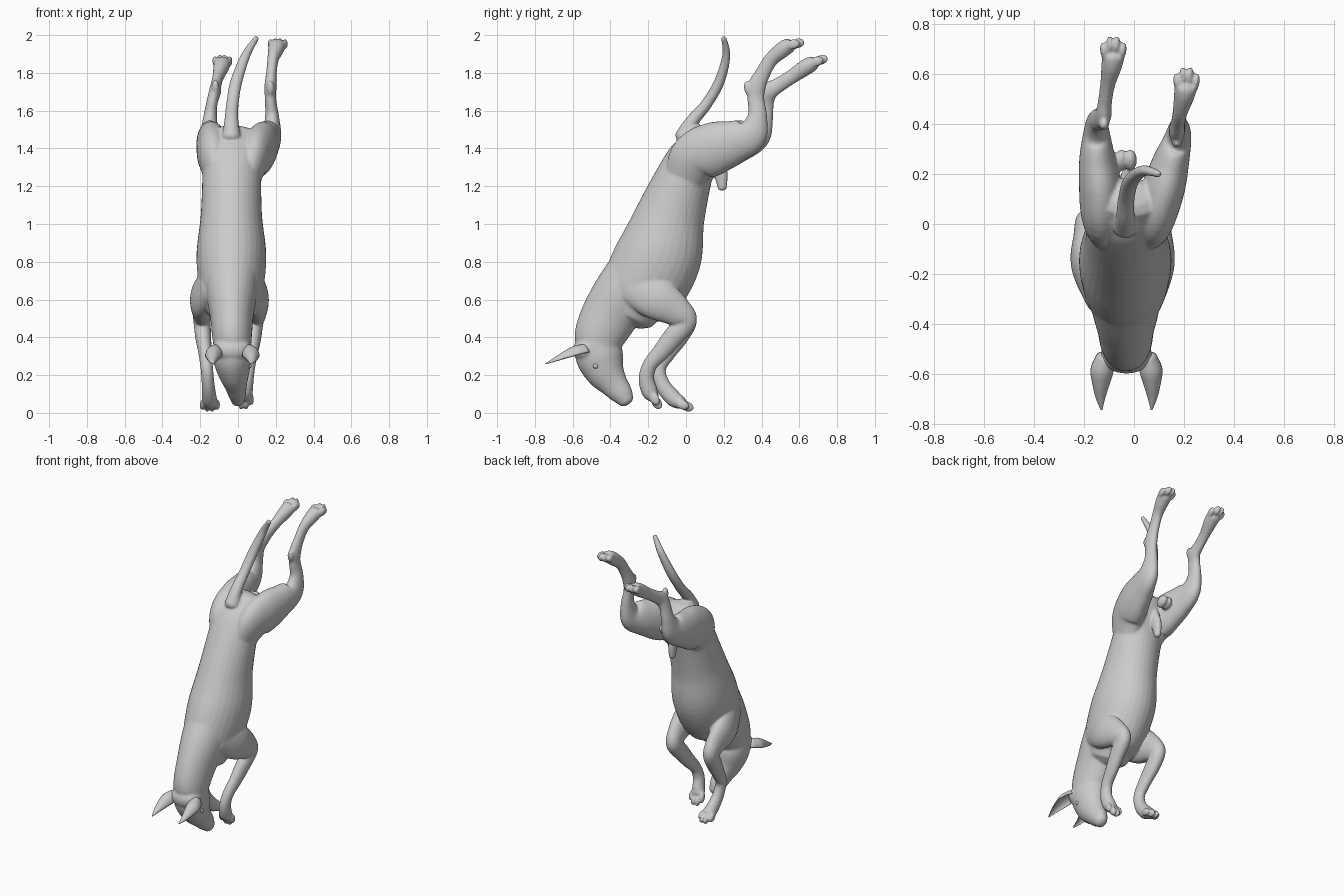
import bpy, bmesh, math
from mathutils import Vector, Matrix

RING = 32


def spline(pts, steps=7):
    """Catmull-Rom through rows of (x, y, z, half width, half depth)."""
    out = []
    for i in range(len(pts) - 1):
        p0, p1, p2 = pts[max(i - 1, 0)], pts[i], pts[i + 1]
        p3 = pts[min(i + 2, len(pts) - 1)]
        for s in range(steps):
            t = s / steps
            out.append([0.5 * (2 * b + (c - a) * t + (2 * a - 5 * b + 4 * c - d) * t * t
                               + (3 * b - a - 3 * c + d) * t ** 3)
                        for a, b, c, d in zip(p0, p1, p2, p3)])
    out.append(list(pts[-1]))
    return out


def loft(bm, pts, cup=None):
    """Rounded tube of elliptical rings; cup folds the lower half in to a crescent."""
    rows = spline(pts)
    pos = [Vector(r[:3]) for r in rows]
    rings = []

    def ring(c, t, w, d):
        side = (Vector((1, 0, 0)) - t * t.x).normalized()
        deep = t.cross(side)
        vs = []
        for k in range(RING):
            a = 2 * math.pi * k / RING
            s = math.sin(a)
            if cup is not None and s < 0:
                s = -s * cup
            vs.append(bm.verts.new(c + side * w * math.cos(a) + deep * d * s))
        rings.append(vs)

    n = len(rows)
    for i, r in enumerate(rows):
        t = (pos[min(i + 1, n - 1)] - pos[max(i - 1, 0)]).normalized()
        h = min(r[3], r[4]) * 0.7
        if i == 0:
            for a in (80, 55, 28):
                f = math.radians(a)
                ring(pos[0] - t * h * math.sin(f), t, r[3] * math.cos(f), r[4] * math.cos(f))
        ring(pos[i], t, r[3], r[4])
        if i == n - 1:
            for a in (28, 55, 80):
                f = math.radians(a)
                ring(pos[i] + t * h * math.sin(f), t, r[3] * math.cos(f), r[4] * math.cos(f))
    for a, b in zip(rings, rings[1:]):
        for k in range(RING):
            j = (k + 1) % RING
            bm.faces.new((a[k], a[j], b[j], b[k]))
    bm.faces.new(rings[0][::-1])
    bm.faces.new(rings[-1])


def ball(bm, c, size, direction=(0, 0, 1)):
    """Ellipsoid whose local z follows direction."""
    rot = Vector(direction).to_track_quat('Z', 'Y').to_matrix().to_4x4()
    m = Matrix.Translation(c) @ rot @ Matrix.Diagonal((*size, 1))
    bmesh.ops.create_uvsphere(bm, u_segments=20, v_segments=12, radius=1, matrix=m)


def toes(bm, c, direction):
    """Four toes fanned across x at the end of a paw."""
    d = Vector(direction).normalized()
    for x, f in ((-0.038, -0.004), (-0.0135, 0.022), (0.0135, 0.022), (0.038, -0.004)):
        p = Vector(c) + Vector((x, 0, 0)) + d * f
        ball(bm, p, (0.0145, 0.027, 0.038), d + Vector((x * 4, 0, 0)))


def finish(bm, name):
    bmesh.ops.recalc_face_normals(bm, faces=bm.faces)
    for f in bm.faces:
        f.smooth = True
    me = bpy.data.meshes.new(name)
    bm.to_mesh(me)
    bm.free()
    ob = bpy.data.objects.new(name, me)
    bpy.context.collection.objects.link(ob)
    return ob


body = bmesh.new()

# torso, rump to chest
loft(body, [(-.02, .095, 1.45, .15, .095), (-.025, .055, 1.37, .17, .128),
            (-.032, .00, 1.27, .157, .145), (-.035, -.08, 1.05, .162, .183),
            (-.035, -.145, .83, .185, .228), (-.035, -.24, .64, .165, .215),
            (-.035, -.285, .55, .13, .15)])

# neck
loft(body, [(-.035, -.22, .83, .15, .14), (-.034, -.33, .635, .135, .158),
            (-.033, -.405, .515, .115, .15), (-.032, -.45, .425, .107, .138),
            (-.03, -.468, .36, .10, .125)])

# head and muzzle
loft(body, [(-.03, -.475, .375, .10, .12), (-.03, -.455, .29, .102, .125),
            (-.022, -.425, .215, .084, .104), (-.012, -.38, .15, .06, .076),
            (-.004, -.34, .10, .047, .06), (0, -.318, .066, .037, .044)])
ball(body, (-.03, -.525, .335), (.104, .075, .07), (0, .47, -.88))

# tail
loft(body, [(-.035, -.01, 1.46, .05, .05), (-.035, .03, 1.54, .038, .036),
            (-.03, .105, 1.63, .033, .03), (-.01, .175, 1.75, .032, .028),
            (.04, .213, 1.89, .025, .022), (.098, .2, 1.985, .015, .014)])

# hind legs: shared thigh radii, separate poses
thigh = [(.065, .10), (.083, .135), (.085, .14), (.072, .115), (.052, .088)]
shank = [(.037, .052), (.03, .045), (.032, .048), (.028, .04), (.03, .038), (.041, .043), (.045, .04)]
left_hind = [(-.105, -.02, 1.22), (-.128, .045, 1.345), (-.135, .15, 1.40), (-.147, .265, 1.435), (-.15, .365, 1.475),
             (-.148, .41, 1.56), (-.138, .42, 1.64), (-.122, .438, 1.70),
             (-.116, .49, 1.735), (-.105, .56, 1.78), (-.09, .63, 1.827), (-.083, .67, 1.85)]
right_hind = [(.045, -.02, 1.22), (.085, .045, 1.345), (.12, .15, 1.40), (.15, .255, 1.435), (.178, .345, 1.475),
              (.18, .378, 1.57), (.172, .37, 1.66), (.172, .375, 1.73),
              (.177, .408, 1.80), (.185, .45, 1.87), (.20, .51, 1.922), (.207, .545, 1.945)]
for path in (left_hind, right_hind):
    loft(body, [p + r for p, r in zip(path, thigh + shank)])
toes(body, (-.083, .695, 1.862), (0, .9, .3))
toes(body, (.21, .57, 1.952), (0, .9, .2))
# heel points of the hocks
ball(body, (-.12, .405, 1.715), (.022, .028, .05), (0, -.3, 1))
ball(body, (.172, .337, 1.71), (.022, .028, .05), (0, -.4, 1))

# front legs: shoulder, upper arm, forearm, wrist, paw
arm = [(.05, .11), (.062, .115), (.052, .085), (.046, .058), (.042, .055),
       (.036, .047), (.033, .039), (.034, .041), (.039, .044), (.043, .036)]
left_front = [(-.145, -.29, .69), (-.19, -.16, .61), (-.19, -.05, .54), (-.19, .0, .485),
              (-.184, -.045, .40), (-.174, -.10, .32), (-.165, -.145, .235),
              (-.158, -.125, .15), (-.152, -.07, .08), (-.149, -.03, .055)]
right_front = [(.07, -.29, .69), (.10, -.16, .61), (.10, -.05, .54), (.09, .0, .485),
               (.082, -.065, .405), (.072, -.13, .325), (.06, -.19, .255),
               (.05, -.21, .185), (.04, -.195, .12), (.033, -.178, .09)]
for path in (left_front, right_front):
    loft(body, [p + r for p, r in zip(path, arm)])
toes(body, (-.149, -.015, .042), (0, .9, -.35))
toes(body, (.03, -.165, .072), (0, .4, -.7))

# underbelly shapes between the thighs
loft(body, [(-.03, .13, 1.38, .03, .05), (-.03, .18, 1.28, .026, .04), (-.03, .192, 1.19, .02, .024)])
for x in (-.05, -.015):
    ball(body, (x, .255, 1.40), (.027, .036, .045), (0, .7, .4))

dog = finish(body, "dog_body")
rm = dog.modifiers.new("fuse", 'REMESH')
rm.mode = 'VOXEL'
rm.voxel_size = 0.0065
rm.use_smooth_shade = True
sm = dog.modifiers.new("soften", 'SMOOTH')
sm.factor = 0.5
sm.iterations = 8

# cupped pointed ears
for name, x, s in (("left_ear", -.118, -1), ("right_ear", .058, 1)):
    bm = bmesh.new()
    loft(bm, [(x, -.535, .315, .036, .05), (x + s * .010, -.585, .302, .046, .052),
              (x + s * .014, -.635, .288, .036, .040), (x + s * .016, -.69, .272, .021, .022),
              (x + s * .012, -.742, .258, .004, .005)], cup=0.55)
    finish(bm, name)

# eyes and nose
for name, s in (("left_eye", -1), ("right_eye", 1)):
    bm = bmesh.new()
    ball(bm, (-.022 + s * .079, -.478, .248), (.014, .014, .014))
    finish(bm, name)
bm = bmesh.new()
ball(bm, (0, -.34, .06), (.026, .02, .022), (0, .47, -.88))
finish(bm, "nose")
